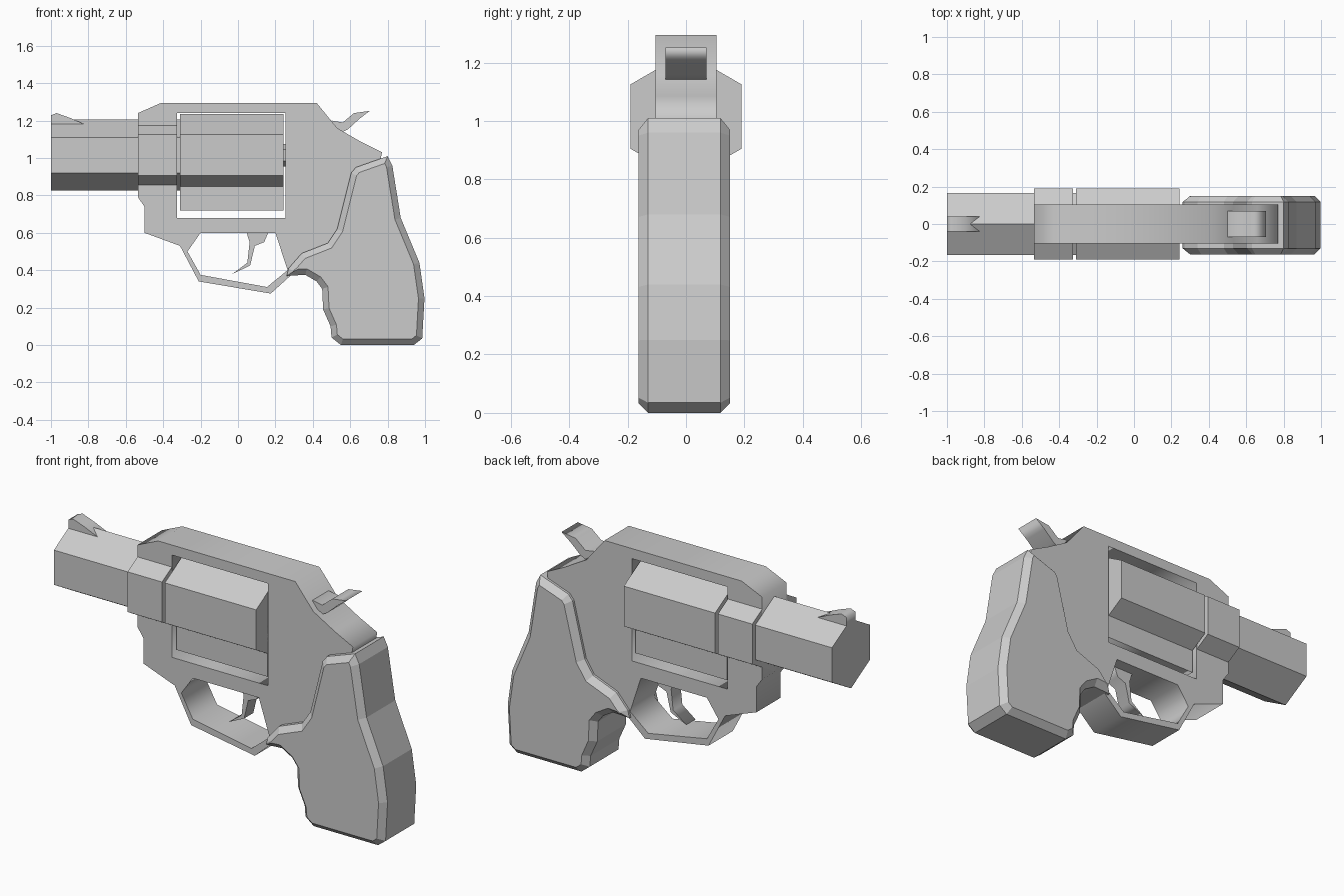
import bpy, bmesh, math

if "Cube" in bpy.data.objects:
    bpy.data.objects.remove(bpy.data.objects["Cube"])


def plate(name, loops, half):
    """Closed side-view outlines (x, z), later loops are holes; thickness along y."""
    cu = bpy.data.curves.new(name, 'CURVE')
    cu.dimensions = '2D'
    cu.fill_mode = 'BOTH'
    cu.extrude = half
    for pts in loops:
        s = cu.splines.new('POLY')
        s.points.add(len(pts) - 1)
        for p, (x, z) in zip(s.points, pts):
            p.co = (x, z, 0, 1)
        s.use_cyclic_u = True
    ob = bpy.data.objects.new(name, cu)
    ob.rotation_euler = (math.pi / 2, 0, 0)
    bpy.context.collection.objects.link(ob)
    bpy.ops.object.select_all(action='DESELECT')
    ob.select_set(True)
    bpy.context.view_layer.objects.active = ob
    bpy.ops.object.convert(target='MESH')
    return ob


def hex_bar(name, x0, x1, r, z=1.015):
    """Six-sided bar along x with a ridge on top."""
    bpy.ops.mesh.primitive_cylinder_add(vertices=6, radius=r, depth=x1 - x0,
                                        location=((x0 + x1) / 2, 0, z),
                                        rotation=(0, math.pi / 2, 0))
    ob = bpy.context.object
    ob.name = name
    # turn so that a corner points straight up
    top = max((ob.matrix_basis.to_3x3() @ v.co).z for v in ob.data.vertices)
    if top < r * 0.95:
        for v in ob.data.vertices:
            v.co.x, v.co.y = -v.co.y, v.co.x
    return ob


def chamfered_slab(name, pts, y0, y1, c):
    """Side-view outline extruded along y with chamfered rims on both sides."""
    bm = bmesh.new()
    f = bm.faces.new([bm.verts.new((x, y0 + c, z)) for x, z in pts])
    ext = bmesh.ops.extrude_face_region(bm, geom=[f], use_keep_orig=True)
    for v in ext['geom']:
        if isinstance(v, bmesh.types.BMVert):
            v.co.y = y1 - c
    bmesh.ops.recalc_face_normals(bm, faces=bm.faces)
    caps = [f for f in bm.faces if len(f.verts) == len(pts)]
    for cap in caps:
        bmesh.ops.inset_region(bm, faces=[cap], thickness=c, depth=0,
                               use_even_offset=True)
        y = y0 if cap.calc_center_median().y < (y0 + y1) / 2 else y1
        for v in cap.verts:
            v.co.y = y
    me = bpy.data.meshes.new(name)
    bm.to_mesh(me)
    bm.free()
    ob = bpy.data.objects.new(name, me)
    bpy.context.collection.objects.link(ob)
    return ob


# frame with drum window and finger opening
outline = [(-.535, 1.24), (-.41, 1.295), (.42, 1.295), (.53, 1.16), (.66, 1.085),
           (.77, 1.03), (.76, .98), (.66, .6), (.4, .42), (.28, .37),
           (.175, .275), (-.21, .34), (-.31, .53), (-.5, .6), (-.5, .74), (-.535, .79)]
window = [(-.325, .68), (.255, .68), (.255, 1.24), (-.325, 1.24)]
opening = [(-.2, .6), (-.27, .5), (-.2, .375), (.155, .31), (.265, .4), (.2, .6)]
plate("frame", [outline, window, opening], .105)

# barrel, collar and drum
hex_bar("barrel", -1, -.5, .19)
hex_bar("collar", -.535, -.327, .22)
hex_bar("drum_neck", -.34, -.3, .19)
hex_bar("drum", -.31, .243, .22)
hex_bar("drum_pin", .2, .3, .06)
plate("drum_lower_block", [[(-.31, .72), (.243, .72), (.243, 1.0), (-.31, 1.0)]], .09)

# front sight
plate("front_sight", [[(-1, 1.15), (-.82, 1.15), (-.82, 1.18), (-.9, 1.215),
                       (-.97, 1.24), (-1, 1.228)]], .04)

# trigger
plate("trigger", [[(.04, .62), (.062, .55), (.05, .44), (-.03, .38), (.065, .425),
                   (.09, .53), (.14, .55), (.17, .62)]], .04)

# hammer
plate("hammer", [[(.49, 1.15), (.5, 1.2), (.56, 1.19), (.62, 1.24), (.705, 1.252),
                  (.65, 1.21), (.59, 1.155), (.54, 1.13)]], .07)

# grip
grip = [(.8, 1.01), (.825, .96), (.87, .68), (.97, .44), (.997, .25), (.985, .035),
        (.94, 0), (.55, 0), (.5, .04), (.495, .1), (.455, .19), (.45, .3),
        (.42, .34), (.36, .375), (.26, .37), (.27, .41), (.34, .49), (.48, .545),
        (.53, .62), (.605, .92), (.63, .95)]
chamfered_slab("grip", grip, -.162, .15, .032)
